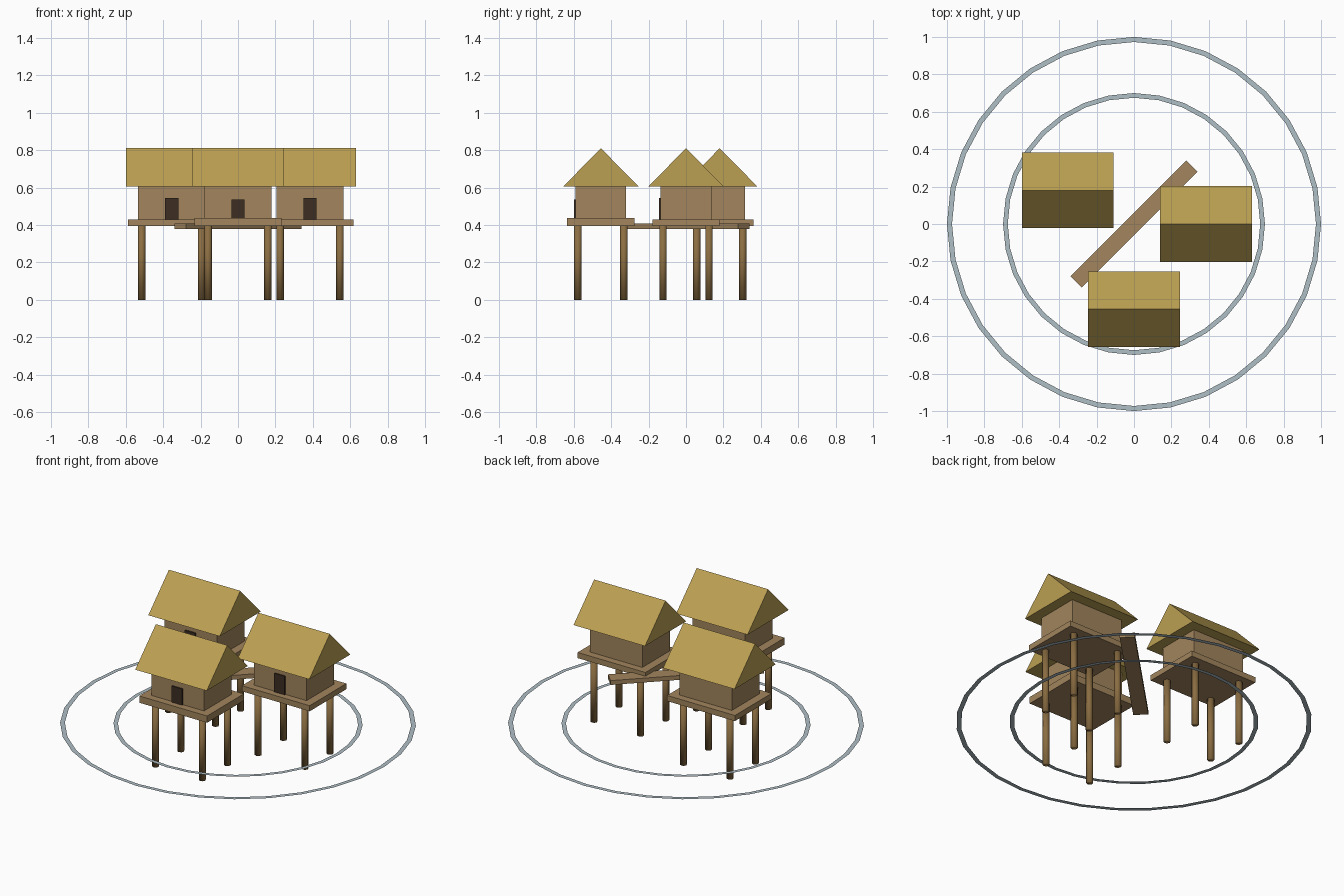
import bpy, bmesh, math
from mathutils import Matrix, Vector

if "Cube" in bpy.data.objects:
    bpy.data.objects.remove(bpy.data.objects["Cube"])


def material(name, rgb):
    m = bpy.data.materials.new(name)
    m.use_nodes = True
    color = (*rgb, 1)
    m.diffuse_color = color
    m.node_tree.nodes["Principled BSDF"].inputs["Base Color"].default_value = color
    return m


THATCH = material("thatch", (0.50, 0.35, 0.085))
WOOD = material("plank_wood", (0.36, 0.235, 0.11))
POST = material("post_wood", (0.26, 0.155, 0.055))
DOOR = material("dark_door", (0.045, 0.027, 0.016))
WATER = material("ripple_grey", (0.43, 0.52, 0.56))


def finish(name, bm, mat, smooth=False):
    bmesh.ops.recalc_face_normals(bm, faces=bm.faces)
    mesh = bpy.data.meshes.new(name)
    bm.to_mesh(mesh)
    bm.free()
    mesh.materials.append(mat)
    for p in mesh.polygons:
        p.use_smooth = smooth
    ob = bpy.data.objects.new(name, mesh)
    bpy.context.collection.objects.link(ob)
    return ob


def box(name, center, size, mat, turn=0):
    bm = bmesh.new()
    bmesh.ops.create_cube(bm, size=1, matrix=Matrix.LocRotScale(
        Vector(center), Matrix.Rotation(turn, 3, "Z"), Vector(size)))
    return finish(name, bm, mat)


def gable_roof(name, x, y, base, top, half_x, half_y):
    bm = bmesh.new()
    profile = ((-half_y, base), (half_y, base), (0, top))
    face = bm.faces.new([bm.verts.new((x - half_x, y + py, pz)) for py, pz in profile])
    end = bmesh.ops.extrude_face_region(bm, geom=[face], use_keep_orig=True)
    moved = [v for v in end["geom"] if isinstance(v, bmesh.types.BMVert)]
    bmesh.ops.translate(bm, verts=moved, vec=(2 * half_x, 0, 0))
    return finish(name, bm, THATCH)


def post(name, x, y, height):
    bm = bmesh.new()
    bmesh.ops.create_cone(bm, cap_ends=True, segments=8, radius1=0.02, radius2=0.02,
                          depth=height, matrix=Matrix.Translation((x, y, height / 2)))
    return finish(name, bm, POST, smooth=True)


def ripple(name, outer, width, z, n=32):
    # Flat ring lying on the water
    bm = bmesh.new()
    loops = [[bm.verts.new((r * math.cos(i * math.tau / n), r * math.sin(i * math.tau / n), z))
              for i in range(n)] for r in (outer - width, outer)]
    for i in range(n):
        j = (i + 1) % n
        bm.faces.new((loops[0][i], loops[1][i], loops[1][j], loops[0][j]))
    return finish(name, bm, WATER)


def hut(label, x, y, floor, door_top):
    # Platform on four posts
    box(label + "_platform", (x, y, (0.395 + floor) / 2), (0.465, 0.36, floor - 0.395), WOOD)
    for i, sx in enumerate((-1, 1)):
        for j, sy in enumerate((-1, 1)):
            post(f"{label}_post_{i}{j}", x + sx * 0.16, y + sy * 0.123, 0.395)
    # Walls, door and thatched roof
    box(label + "_walls", (x, y, (floor + 0.605) / 2), (0.36, 0.27, 0.605 - floor), WOOD)
    box(label + "_door", (x, y - 0.139, (floor + door_top) / 2),
        (0.072, 0.009, door_top - floor), DOOR)
    gable_roof(label + "_roof", x, y, 0.605, 0.81, 0.245, 0.202)


hut("front_hut", 0, -0.455, 0.437, 0.537)
hut("left_hut", 0.385, 0, 0.43, 0.545)
hut("right_hut", -0.355, 0.18, 0.43, 0.545)

# Diagonal walkway between the huts
box("walkway", (0, 0, 0.393), (0.875, 0.085, 0.027), WOOD, math.radians(45))

ripple("outer_ripple", 1.0, 0.027, 0.082)
ripple("inner_ripple", 0.7, 0.025, 0.082)
